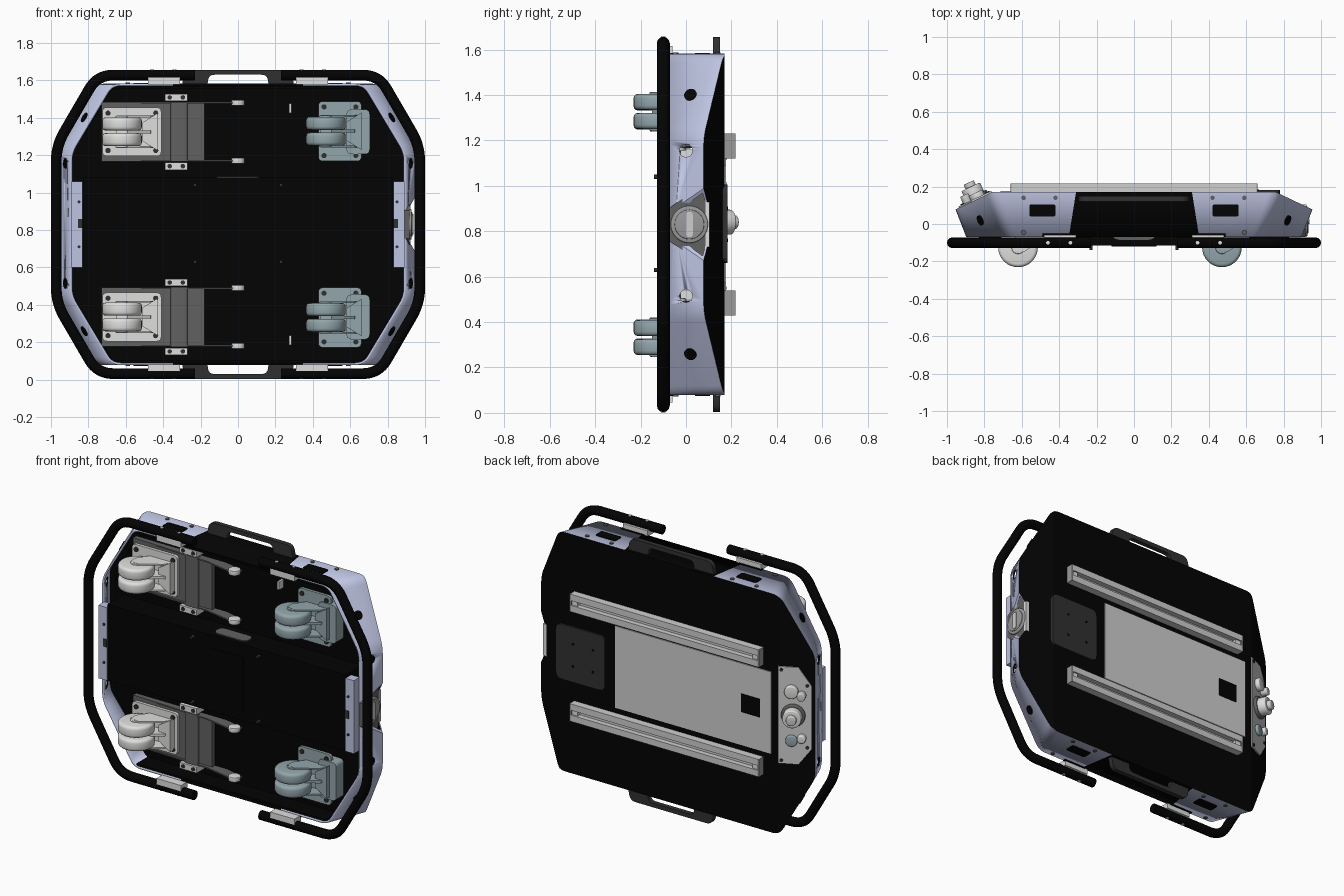
import bpy, bmesh, math
from mathutils import Vector

if "Cube" in bpy.data.objects:
    bpy.data.objects.remove(bpy.data.objects["Cube"])

ZC = 0.83  # mid height of the whole body

def mat(name, r, g, b):
    m = bpy.data.materials.new(name)
    m.diffuse_color = (r, g, b, 1)
    m.use_nodes = True
    m.node_tree.nodes["Principled BSDF"].inputs["Base Color"].default_value = m.diffuse_color
    return m

BLACK = mat("black", 0.001, 0.001, 0.001)
LAV = mat("lavender", 0.52, 0.56, 0.77)
DARK = mat("dark_grey", 0.03, 0.03, 0.03)
MID = mat("mid_grey", 0.12, 0.12, 0.12)
STEEL = mat("steel_grey", 0.32, 0.32, 0.32)
PLATE = mat("plate_grey", 0.62, 0.62, 0.63)
LIGHT = mat("light_grey", 0.74, 0.74, 0.73)
BLUE = mat("blue_grey", 0.29, 0.38, 0.41)

def finish(name, bm, *mats):
    bmesh.ops.recalc_face_normals(bm, faces=bm.faces)
    me = bpy.data.meshes.new(name)
    bm.to_mesh(me)
    bm.free()
    ob = bpy.data.objects.new(name, me)
    bpy.context.collection.objects.link(ob)
    for m in mats:
        me.materials.append(m)
    return ob

def smooth(ob, angle=35):
    bpy.ops.object.select_all(action='DESELECT')
    ob.select_set(True)
    bpy.context.view_layer.objects.active = ob
    bpy.ops.object.shade_smooth_by_angle(angle=math.radians(angle))
    return ob

def round_poly(pts, r, closed=True, steps=6):
    """Replace polygon corners by short curves."""
    out, n = [], len(pts)
    for i in range(n):
        p = Vector(pts[i])
        if not closed and i in (0, n - 1):
            out.append(p)
            continue
        a, b = Vector(pts[i - 1]) - p, Vector(pts[(i + 1) % n]) - p
        pa = p + a.normalized() * min(r, a.length * .45)
        pb = p + b.normalized() * min(r, b.length * .45)
        for k in range(steps + 1):
            t = k / steps
            out.append(pa * (1 - t) ** 2 + p * 2 * t * (1 - t) + pb * t * t)
    return out

def prism(name, pts, axis, a, b, m):
    """Extrude a 2D outline along an axis: x uses (y,z), y uses (x,z), z uses (x,y)."""
    put = {'x': lambda u, v, w: (w, u, v), 'y': lambda u, v, w: (u, w, v),
           'z': lambda u, v, w: (u, v, w)}[axis]
    bm = bmesh.new()
    f = bm.faces.new([bm.verts.new(put(p[0], p[1], a)) for p in pts])
    ext = bmesh.ops.extrude_face_region(bm, geom=[f])['geom']
    d = Vector(put(0, 0, b - a))
    bmesh.ops.translate(bm, vec=d, verts=[v for v in ext if isinstance(v, bmesh.types.BMVert)])
    return finish(name, bm, m)

def rect(u0, u1, v0, v1, r=0.0):
    p = [(u0, v0), (u1, v0), (u1, v1), (u0, v1)]
    return round_poly(p, r, steps=4) if r else p

def box(name, x, y, z, m):
    return prism(name, rect(*x, *z), 'y', *y, m)

def cyl(name, c, axis, r, depth, m, bevel=0.0, n=32):
    bm = bmesh.new()
    bmesh.ops.create_cone(bm, cap_ends=True, segments=n, radius1=r, radius2=r, depth=depth)
    if bevel:
        rim = [e for e in bm.edges if abs(e.verts[0].co.z - e.verts[1].co.z) < 1e-6]
        bmesh.ops.bevel(bm, geom=rim, offset=bevel, segments=3, profile=.5, affect='EDGES')
    q = Vector((0, 0, 1)).rotation_difference(Vector(axis).normalized())
    bmesh.ops.rotate(bm, cent=(0, 0, 0), matrix=q.to_matrix(), verts=bm.verts)
    bmesh.ops.translate(bm, vec=c, verts=bm.verts)
    return smooth(finish(name, bm, m))

def octagon(xe, zt=0.752, r=0.05):
    """Rounded octagon of half width xe around the body axis."""
    q = [(xe, .385), (xe - .22, zt)]
    pts = q + [(-x, z) for x, z in q[::-1]] + [(-x, -z) for x, z in q] + [(x, -z) for x, z in q[::-1]]
    return [(p.x, p.y + ZC) for p in round_poly(pts, r)]

# Body shell: flared octagon, cut by the sloping deck ends, open underneath
bm = bmesh.new()
low = [bm.verts.new((x, -.07, z)) for x, z in octagon(.897)]
top = [bm.verts.new((x, .17, z)) for x, z in octagon(.99)]
for i in range(len(low)):
    j = (i + 1) % len(low)
    bm.faces.new((low[i], low[j], top[j], top[i]))
bm.faces.new(top)
for s in (-1, 1):
    res = bmesh.ops.bisect_plane(bm, geom=bm.verts[:] + bm.edges[:] + bm.faces[:], plane_co=(s * .76, .17, ZC),
                                 plane_no=(s * .43, .903, 0), clear_outer=True)
    bmesh.ops.contextual_create(bm, geom=[e for e in res['geom_cut'] if isinstance(e, bmesh.types.BMEdge)])
    bmesh.ops.bisect_plane(bm, geom=bm.verts[:] + bm.edges[:] + bm.faces[:],
                           plane_co=(s * .31, .17, ZC), plane_no=(s, .16, 0))
bmesh.ops.recalc_face_normals(bm, faces=bm.faces)
for f in bm.faces:
    c = f.calc_center_median()
    f.material_index = int(f.normal.y > .5 or (abs(f.normal.z) > .9 and abs(c.x) < .34))
shell = finish("body_shell", bm, LAV, BLACK)
mod = shell.modifiers.new("wall", 'SOLIDIFY')
mod.thickness, mod.offset = .012, -1
# Round holes through both ends and a docking notch in one end
notch = [(1.1, .6), (.955, .67), (.91, .75), (.91, .91), (.955, .99), (1.1, 1.06)]
cutters = [cyl("hole_cutter", (0, 0, z), (1, 0, 0), .028, 2.4, BLACK) for z in (.515, 1.155)]
cutters.append(prism("notch_cutter", notch, 'y', -.2, .3, LAV))
for cut in cutters:
    cut.hide_render = True
    cut.hide_set(True)
    mod = shell.modifiers.new("cut", 'BOOLEAN')
    mod.operation, mod.object, mod.solver = 'DIFFERENCE', cut, 'EXACT'
smooth(shell, 25)

# Chassis underside: recessed floor, central housing, end flanges
prism("pocket_floor", octagon(.885, .74), 'y', .045, .06, BLACK)
box("central_housing", (-.83, .83), (-.115, .05), (.6, 1.08), BLACK)
box("housing_hatch", (-.12, .12), (-.12, -.11), (.66, 1.0), BLACK)
prism("housing_slot", rect(-.115, .115, -.085, -.005, .04), 'z', 1.08, 1.086, MID)
for s in (-1, 1):
    box("end_flange", sorted((s * .831, s * .89)), (-.118, -.06), (.6, 1.06), LAV)
    box("flange_latch", sorted((s * .831, s * .855)), (-.121, -.115), (.81, .86), DARK)
    for z in (.71, .95):
        cyl("flange_bolt", (s * .85, -.12, z), (0, 1, 0), .008, .008, DARK, n=12)
    for z in (.63, 1.04):
        cyl("housing_bolt", (s * .23, -.125, z), (0, 1, 0), .009, .03, DARK, n=12)

# Bumper: two bent tubes with open ends
for s in (-1, 1):
    half = [(.23, .798), (.752, .798), (.972, .42)]
    path = [(s * x, z) for x, z in half] + [(s * x, -z) for x, z in half[::-1]]
    cu = bpy.data.curves.new("bumper_tube", 'CURVE')
    cu.dimensions, cu.bevel_depth, cu.bevel_resolution, cu.use_fill_caps = '3D', .0285, 4, True
    pts = round_poly(path, .085, closed=False, steps=8)
    sp = cu.splines.new('POLY')
    sp.points.add(len(pts) - 1)
    for p, q in zip(sp.points, pts):
        p.co = (q.x, -.1, q.y + ZC, 1)
    cu.materials.append(BLACK)
    tube = bpy.data.objects.new("bumper_tube", cu)
    bpy.context.collection.objects.link(tube)
    bpy.ops.object.select_all(action='DESELECT')
    tube.select_set(True)
    bpy.context.view_layer.objects.active = tube
    bpy.ops.object.convert(target='MESH')
    smooth(bpy.context.object, 50)

for t in (-1, 1):      # t: upper or lower long side
    zz = lambda *v: sorted(ZC + t * a for a in v)
    # Carry handle
    outer = round_poly([(-.3, .74), (-.285, .826), (.285, .826), (.3, .74)], .04, closed=False)
    inner = round_poly([(.165, .74), (.155, .8), (-.155, .8), (-.165, .74)], .03, closed=False)
    prism("carry_handle", [(p.x, ZC + t * p.y) for p in outer + inner], 'y', .12, .15, DARK)
    box("pocket_liner", (-.66, .66), (-.068, .05), zz(.725, .738), BLACK)
    # Slotted mounting rail on the deck
    rail = [(.17, .29), (.217, .29), (.217, .33), (.185, .33), (.185, .36), (.217, .36), (.217, .4), (.17, .4)]
    prism("deck_rail", [(y, ZC + t * z) for y, z in rail], 'x', -.655, .655, PLATE)
    for s in (-1, 1):
        xs = lambda a, b: sorted((s * a, s * b))
        box("rail_end_cap", xs(.65, .66), (.17, .217), zz(.29, .4), STEEL)
        box("rail_end_block", xs(.61, .65), (.18, .208), zz(.33, .36), LIGHT)
        box("bumper_clamp", xs(.31, .48), (-.125, -.06), zz(.748, .785), LIGHT)
        prism("side_window", rect(*xs(.42, .56), .04, .105, .012), 'z', *zz(.75, .756), BLACK)
        prism("lower_notch", rect(*xs(.33, .49), -.07, -.05), 'z', *zz(.75, .756), BLACK)
        for x in (.34, .46):
            cyl("bumper_bolt", (s * x, -.1, ZC + t * .825), (0, 0, 1), .01, .006, LIGHT, n=12)
        for x, y in ((.59, .14), (.42, .14), (.59, -.045)):
            cyl("side_bolt", (s * x, y, ZC + t * .754), (0, 0, 1), .012, .008, MID, n=12)
        cyl("corner_port", (s * .82, .02, ZC + t * .57), (s * .85, -.33, t * .49), .028, .012, BLACK)

# Deck plate, screen and rear pad
box("deck_plate", (-.715, .37), (.165, .176), (.575, 1.09), PLATE)
box("screen", (-.64, -.51), (.17, .18), (.785, .9), BLACK)
prism("deck_pad", rect(.44, .78, .66, 1.005, .04), 'y', .15, .182, DARK)
for x in (.52, .66):
    for z in (.76, .9):
        cyl("pad_screw", (x, .182, z), (0, 1, 0), .008, .006, BLACK, n=12)

# Control panel on the sloping end
N = Vector((-.43, .903, 0))
def slope(d, z, h=0.0):
    """Point on the slope, d below its upper edge and h above its surface."""
    return Vector((-.76, .17, z)) + Vector((-.903, -.43, 0)) * d + N * h

bm = bmesh.new()
panel = [(0, .53), (.12, .53), (.195, .63), (.195, 1.03), (.12, 1.14), (0, 1.14)]
f0 = bm.faces.new([bm.verts.new(slope(d, z, -.004)) for d, z in panel])
ext = bmesh.ops.extrude_face_region(bm, geom=[f0])['geom']
bmesh.ops.translate(bm, vec=N * .012, verts=[v for v in ext if isinstance(v, bmesh.types.BMVert)])
finish("control_panel", bm, PLATE)
for name, d, z, r, h, m in (("dial_base", .09, .84, .07, .025, MID), ("main_dial", .09, .84, .055, .075, LIGHT),
                            ("dial_cap", .09, .84, .03, .1, PLATE), ("socket", .08, .99, .04, .035, LIGHT),
                            ("key_switch", .14, .97, .025, .05, PLATE), ("blue_button", .08, .68, .035, .025, BLUE),
                            ("button", .14, .7, .025, .04, LIGHT)):
    cyl(name, slope(d, z, h / 2), N, r, h, m, .006)
for d, z in ((.02, .55), (.02, 1.12), (.17, .64), (.17, 1.03)):
    cyl("panel_screw", slope(d, z, .01), N, .01, .008, DARK, n=12)

# Docking contact set into the notch
dock = [(-.07, -.075), (.05, -.16), (.09, -.12), (.1, -.08), (.1, .08), (.09, .12), (.05, .16), (-.07, .075)]
prism("dock_housing", [(y, ZC + z) for y, z in dock], 'x', .86, .918, MID)
box("dock_top", (.865, .922), (.085, .104), (ZC - .1, ZC + .1), LIGHT)
cyl("dock_disc", (.918, .015, ZC), (1, 0, 0), .082, .02, STEEL, .006)
cyl("dock_inner_disc", (.926, .015, ZC), (1, 0, 0), .065, .014, STEEL, .004)
prism("dock_bar", rect(0, .03, ZC - .055, ZC + .055, .012), 'x', .928, .938, PLATE)

def caster(label, x, z, m, plate, half):
    """Twin wheel caster; wheels centred on x, plate given as an x range and half height."""
    for k in (-1, 1):
        cyl(label + "_wheel", (x, -.125, z + k * .042), (0, 0, 1), .106, .07, m, .018)
        cyl(label + "_hub", (x, -.125, z + k * .078), (0, 0, 1), .035, .014, m, .004)
    fork = [(x - .03, -.14), (x + .03, -.15), (x + .15, -.07), (x + .18, -.02), (x + .02, -.02), (x - .03, -.09)]
    prism(label + "_web", fork, 'z', z - .008, z + .008, m)
    for k in (-1, 1):
        prism(label + "_fork", fork, 'z', *sorted((z + k * .077, z + k * .086)), m)
    prism(label + "_neck", [(x + .11, z - .05), (x + .19, z - .1), (x + .19, z + .1), (x + .11, z + .05)],
          'y', -.06, -.01, m)
    prism(label + "_plate", rect(*plate, z - half, z + half, .025), 'y', -.018, 0, m)
    for px in (plate[0] + .03, plate[1] - .03):
        for k in (-1, 1):
            cyl(label + "_bolt", (px, -.02, z + k * (half - .03)), (0, 1, 0), .014, .012, DARK, n=12)

for t in (-1, 1):
    z = ZC + t * .495
    caster("swing_caster", -.62, z, LIGHT, (-.725, -.41), .13)
    caster("fixed_caster", .47, z + t * .003, BLUE, (.43, .66), .16)
    prism("fixed_caster_bracket", rect(.58, .705, z - .12, z + .12, .03), 'y', -.03, .045, BLUE)
    # Swing arm carrying the caster, with hinge and pivots
    box("swing_arm", (-.73, -.18), (0, .03), (z - .155, z + .155), MID)
    prism("hinge_bar", rect(-.36, -.27, -.02, .02, .015), 'z', z - .16, z + .16, MID)
    for k in (-1, 1):
        box("hinge_block", (-.39, -.27), (-.025, .045), sorted((z + k * .165, z + k * .203)), LIGHT)
        for x in (-.365, -.295):
            cyl("hinge_bolt", (x, -.026, z + k * .184), (0, 1, 0), .012, .008, DARK, n=12)
        side = [(-.73, .03), (-.73, 0), (-.2, -.02), (0, -.06), (.035, -.04), (.03, 0), (-.1, .03)]
        prism("arm_side", side, 'z', *sorted((z + k * .15, z + k * .158)), MID)
        cyl("arm_pivot", (0, -.035, z + k * .155), (0, 0, 1), .035, .03, LIGHT, .004, 16)
    box("stop_pin", (.273, .287), (0, .045), sorted((z + t * .1, z + t * .15)), LIGHT)
